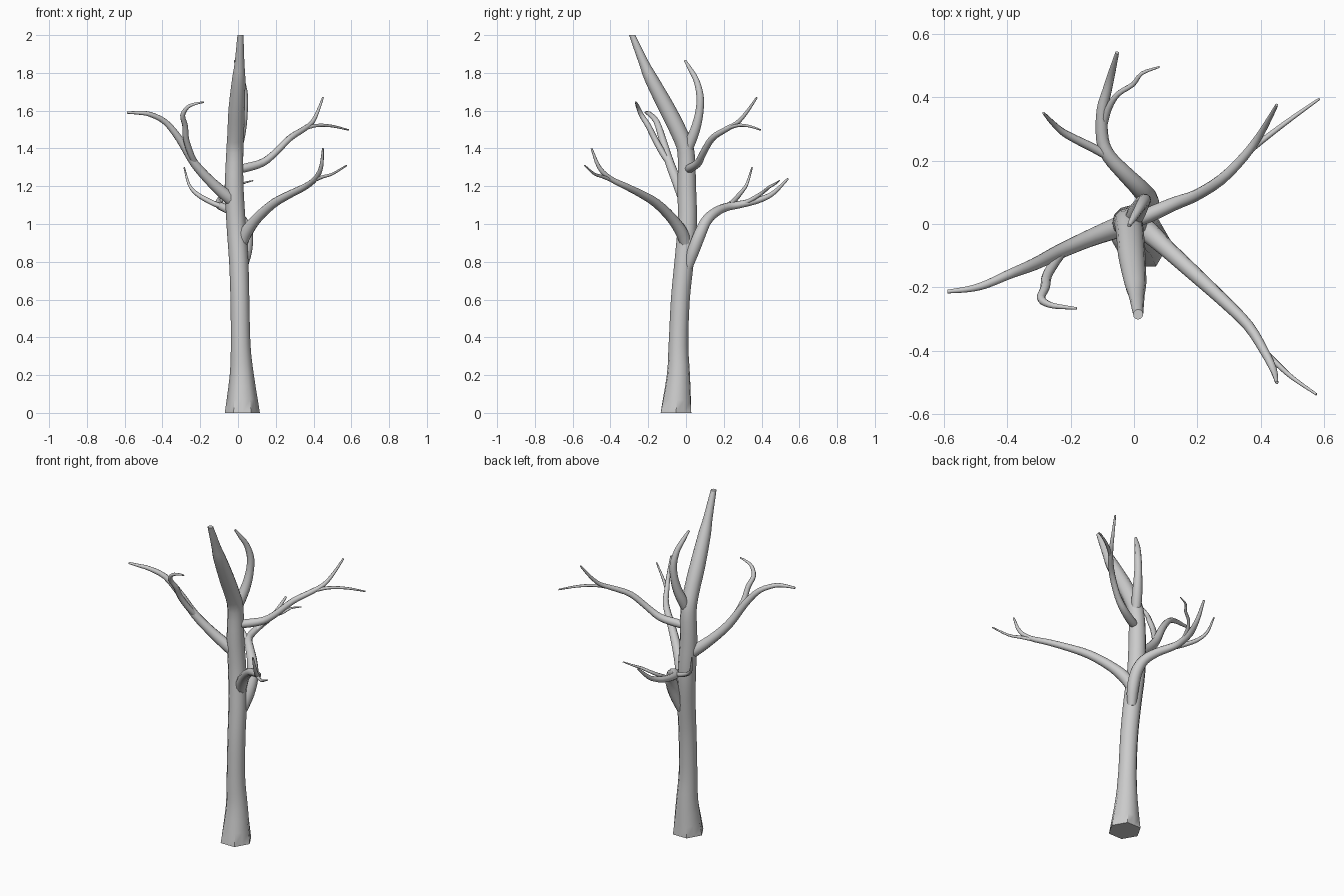
import bpy, bmesh, math
from mathutils import Vector


def spline(p, steps):
    """Catmull-Rom through (x, y, z, radius) points."""
    v = [Vector(q) for q in p]
    v = [2 * v[0] - v[1]] + v + [2 * v[-1] - v[-2]]
    out = []
    for i in range(1, len(v) - 2):
        a, b, c, d = v[i - 1:i + 3]
        for s in range(steps):
            t = s / steps
            out.append(0.5 * (2 * b + (c - a) * t + (2 * a - 5 * b + 4 * c - d) * t * t
                              + (3 * b - a - 3 * c + d) * t ** 3))
    return out + [v[-2]]


def limb(name, points, sides=10, steps=3, flat_ends=False):
    """Tapered, capped tube along a smooth path."""
    path = spline(points, steps)
    pos = [q.to_3d() for q in path]
    n = len(path)
    bm = bmesh.new()
    rings, side = [], Vector((1, 0, 0))
    for i, q in enumerate(path):
        tan = (pos[min(i + 1, n - 1)] - pos[max(i - 1, 0)]).normalized()
        if flat_ends and i in (0, n - 1):
            tan = Vector((0, 0, 1))
        if i == 0 and abs(tan.x) > 0.8:
            side = Vector((0, 1, 0))
        side = (side - tan * side.dot(tan)).normalized()
        up = tan.cross(side)
        ring = []
        for k in range(sides):
            a = 2 * math.pi * k / sides
            r = q.w
            # trunk foot turns six-sided
            if flat_ends and k % 2:
                r *= 1 - 0.13 * max(0, 1 - pos[i].z / 0.3)
            ring.append(bm.verts.new(pos[i] + r * (math.cos(a) * side + math.sin(a) * up)))
        rings.append(ring)
    for a, b in zip(rings, rings[1:]):
        for k in range(sides):
            j = (k + 1) % sides
            bm.faces.new((a[k], a[j], b[j], b[k]))
    bm.faces.new(rings[0][::-1])
    bm.faces.new(rings[-1])
    me = bpy.data.meshes.new(name)
    bm.to_mesh(me)
    bm.free()
    ob = bpy.data.objects.new(name, me)
    bpy.context.collection.objects.link(ob)
    bpy.ops.object.select_all(action='DESELECT')
    ob.select_set(True)
    bpy.context.view_layer.objects.active = ob
    bpy.ops.object.shade_smooth_by_angle(angle=math.radians(50))
    return ob


# Trunk with flared foot and leaning cut top
limb("trunk", [
    (.023, -.053, 0, .093), (.02, -.04, .2, .064), (.014, -.04, .36, .052),
    (.01, -.03, .6, .05), (.004, -.01, .8, .051), (-.01, .007, 1, .051),
    (-.02, .004, 1.2, .049), (-.017, 0, 1.38, .045), (-.012, -.035, 1.48, .044),
    (-.007, -.1, 1.61, .043), (.004, -.185, 1.77, .035), (.008, -.222, 1.85, .026),
    (.013, -.285, 2, .016)], sides=12, flat_ends=True)

# Front right branch and its twig
limb("front_right_branch", [
    (.01, .005, .87, .028), (.04, -.02, .95, .034), (.1, -.075, 1.03, .028),
    (.19, -.157, 1.11, .024), (.28, -.24, 1.16, .02), (.36, -.32, 1.2, .017),
    (.41, -.4, 1.24, .014), (.44, -.46, 1.3, .011), (.45, -.5, 1.4, .005)])
limb("front_right_twig", [
    (.4, -.39, 1.23, .01), (.45, -.44, 1.25, .009), (.5, -.485, 1.265, .007),
    (.575, -.537, 1.31, .004)], sides=8)

# Back right branch and its twig
limb("back_right_branch", [
    (0, .01, 1.29, .022), (.05, .03, 1.3, .024), (.13, .065, 1.325, .021),
    (.195, .09, 1.375, .018), (.275, .14, 1.455, .017), (.345, .21, 1.5, .015),
    (.39, .27, 1.535, .012), (.42, .32, 1.59, .009), (.45, .375, 1.67, .005)])
limb("back_right_twig", [
    (.345, .215, 1.503, .01), (.42, .275, 1.522, .009), (.5, .335, 1.518, .007),
    (.585, .395, 1.498, .004)], sides=8)

# Left branch and its hooked twig
limb("left_branch", [
    (0, .01, 1.1, .03), (-.05, -.01, 1.14, .034), (-.14, -.045, 1.22, .028),
    (-.23, -.085, 1.32, .024), (-.31, -.125, 1.45, .02), (-.385, -.155, 1.54, .016),
    (-.465, -.19, 1.58, .013), (-.52, -.205, 1.588, .01), (-.588, -.213, 1.59, .006)])
limb("left_twig", [
    (-.22, -.08, 1.31, .015), (-.25, -.12, 1.37, .017), (-.275, -.165, 1.45, .016),
    (-.28, -.2, 1.52, .015), (-.293, -.235, 1.575, .013), (-.265, -.255, 1.62, .01),
    (-.22, -.262, 1.638, .007), (-.18, -.266, 1.645, .004)], sides=8)

# Back branch and its two twigs
limb("back_branch", [
    (.025, .01, .77, .025), (.042, .04, .86, .033), (.045, .075, .95, .033),
    (.02, .11, 1.02, .029), (-.03, .16, 1.065, .025), (-.08, .215, 1.09, .022),
    (-.1, .27, 1.1, .02), (-.1, .36, 1.12, .018), (-.085, .42, 1.14, .015),
    (-.072, .47, 1.17, .012), (-.053, .54, 1.24, .006)])
limb("back_left_twig", [
    (-.06, .2, 1.085, .013), (-.12, .235, 1.105, .014), (-.18, .265, 1.135, .013),
    (-.225, .29, 1.165, .011), (-.26, .322, 1.21, .008), (-.285, .35, 1.3, .004)], sides=8)
limb("back_right_small_twig", [
    (-.098, .3, 1.105, .011), (-.08, .365, 1.14, .011), (-.05, .41, 1.17, .009),
    (-.003, .44, 1.195, .008), (.025, .475, 1.215, .006), (.08, .495, 1.23, .003)], sides=8)

# Upper branch curling behind the leaning top
limb("upper_branch", [
    (-.012, 0, 1.37, .025), (.005, .03, 1.45, .029), (.02, .055, 1.52, .026),
    (.03, .072, 1.6, .022), (.033, .074, 1.68, .02), (.02, .055, 1.76, .016),
    (0, .022, 1.82, .012), (-.016, -.005, 1.866, .006)])
